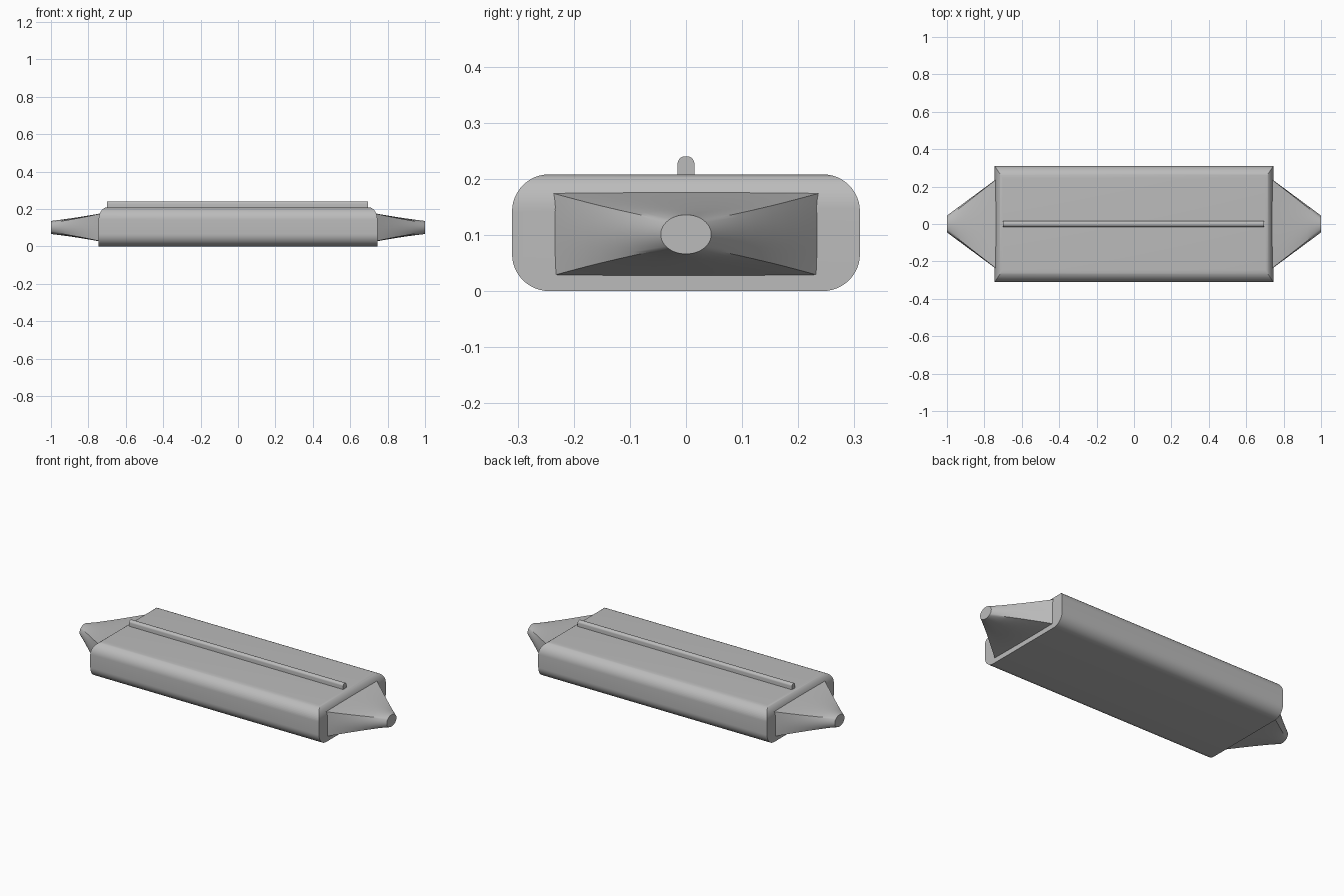
import bpy, bmesh
from math import cos, sin, pi, radians
from mathutils import Vector

cube = bpy.data.objects.get("Cube")
if cube:
    bpy.data.objects.remove(cube)

grey = bpy.data.materials.new("plain grey")
grey.use_nodes = True
grey.diffuse_color = (0.5, 0.5, 0.5, 1)
grey.node_tree.nodes["Principled BSDF"].inputs["Base Color"].default_value = (0.5, 0.5, 0.5, 1)


def finish(name, bm):
    bmesh.ops.recalc_face_normals(bm, faces=bm.faces)
    mesh = bpy.data.meshes.new(name)
    bm.to_mesh(mesh)
    bm.free()
    mesh.materials.append(grey)
    obj = bpy.data.objects.new(name, mesh)
    bpy.context.collection.objects.link(obj)
    return obj


def activate(obj):
    bpy.ops.object.select_all(action="DESELECT")
    obj.select_set(True)
    bpy.context.view_layer.objects.active = obj


def smooth(obj):
    activate(obj)
    bpy.ops.object.shade_smooth_by_angle(angle=radians(30))


def rounded(half, low, high, top, bottom=None, steps=12):
    """Rectangle outline whose corners are elliptical arcs (width, height)."""
    pts = []
    for i, (sx, sz) in enumerate([(1, 1), (-1, 1), (-1, -1), (1, -1)]):
        radius = top if sz > 0 else bottom
        z = high if sz > 0 else low
        if not radius:
            pts.append((sx * half, z))
            continue
        rx, rz = radius
        for k in range(steps + 1):
            a = (i + k / steps) * pi / 2
            pts.append((sx * (half - rx) + rx * cos(a), z - sz * rz + rz * sin(a)))
    return pts


def extrude(name, outline, start, end, axis):
    bm = bmesh.new()
    place = (lambda u, z: (start, u, z)) if axis == "x" else (lambda u, z: (u, start, z))
    face = bm.faces.new([bm.verts.new(place(u, z)) for u, z in outline])
    geom = bmesh.ops.extrude_face_region(bm, geom=[face])["geom"]
    step = Vector((end - start, 0, 0) if axis == "x" else (0, end - start, 0))
    bmesh.ops.translate(bm, vec=step, verts=[g for g in geom if isinstance(g, bmesh.types.BMVert)])
    return finish(name, bm)


# Body: rounded sides, with the top edge of each end rounded over
corner = (0.066, 0.066)
body = extrude("body", rounded(0.31, 0, 0.208, corner, corner), -0.8, 0.8, "x")
cutter = extrude("end_shape", rounded(0.745, -0.1, 0.208, (0.045, 0.065)), -0.5, 0.5, "y")
cutter.hide_render = True
# Lift the cutter's flat top clear of the body's own top
for v in cutter.data.vertices:
    v.co.z += 0.0002
cut = body.modifiers.new("round_ends", "BOOLEAN")
cut.operation = "INTERSECT"
cut.solver = "EXACT"
cut.object = cutter
activate(body)
bpy.ops.object.modifier_apply(modifier=cut.name)
bpy.data.objects.remove(cutter)
smooth(body)

# Rail along the top
smooth(extrude("top_rail", rounded(0.015, 0.2, 0.24, (0.013, 0.013), steps=6), -0.7, 0.695, "x"))


# Tapered ends: a rectangle blending into a small oval
def tapered_end(name, side):
    bm = bmesh.new()
    steps, rings = 12, 8
    corners = [Vector((0.267, 0.082)), Vector((-0.267, 0.082)),
               Vector((-0.267, -0.082)), Vector((0.267, -0.082))]
    loops = []
    for r in range(rings + 1):
        t = r / rings
        loop = []
        for q in range(4):
            for k in range(steps):
                f = k / steps
                base = corners[q].lerp(corners[(q + 1) % 4], f)
                a = pi / 4 + (q + f) * pi / 2
                tip = Vector((0.045 * cos(a), 0.035 * sin(a)))
                p = base.lerp(tip, t)
                p.y -= 0.012 * t * (1 - t) * (1 if p.y > 0 else -1) * min(1, abs(p.y) / 0.03)
                loop.append(bm.verts.new((side * (0.7 + 0.3 * t), p.x, 0.101 + p.y)))
        loops.append(loop)
    n = len(loops[0])
    for a, b in zip(loops, loops[1:]):
        for i in range(n):
            j = (i + 1) % n
            bm.faces.new((a[i], a[j], b[j], b[i]))
    bm.faces.new(loops[0])
    bm.faces.new(loops[-1])
    smooth(finish(name, bm))


for name, side in (("left_tapered_end", 1), ("right_tapered_end", -1)):
    tapered_end(name, side)
